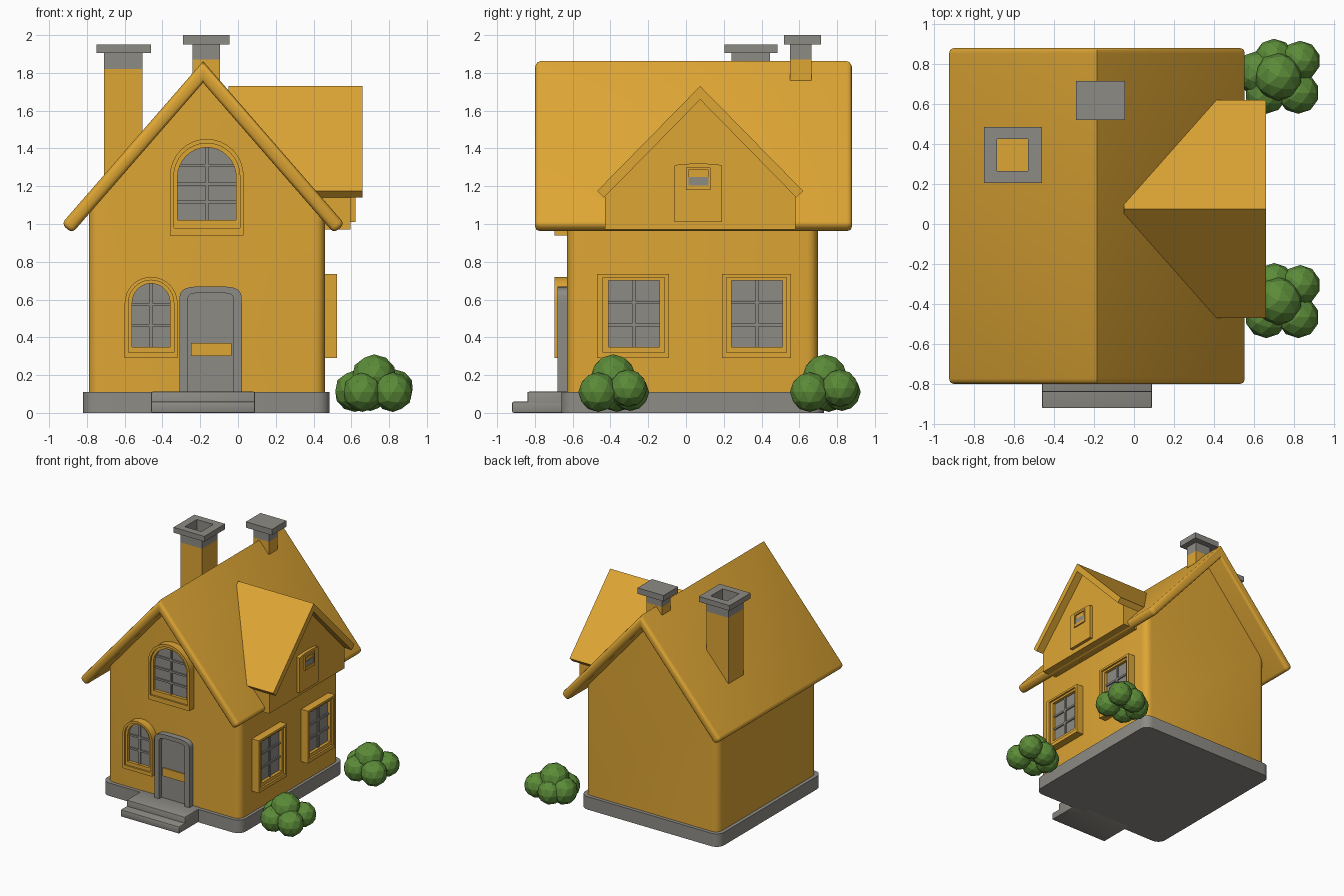
import bpy, bmesh, math
from mathutils import Matrix, Vector

cube = bpy.data.objects.get("Cube")
if cube:
    bpy.data.objects.remove(cube, do_unlink=True)


def material(name, rgb):
    m = bpy.data.materials.new(name)
    m.use_nodes = True
    color = (*rgb, 1)
    m.diffuse_color = color
    bsdf = next(n for n in m.node_tree.nodes if n.type == 'BSDF_PRINCIPLED')
    bsdf.inputs["Base Color"].default_value = color
    return m


OCHRE = material("ochre", (0.73, 0.38, 0.035))
STONE = material("stone grey", (0.27, 0.26, 0.235))
LEAF = material("leaf green", (0.105, 0.26, 0.04))


def finish(name, bm, mat, smooth=True):
    bmesh.ops.recalc_face_normals(bm, faces=bm.faces)
    mesh = bpy.data.meshes.new(name)
    bm.to_mesh(mesh)
    bm.free()
    mesh.materials.append(mat)
    obj = bpy.data.objects.new(name, mesh)
    bpy.context.collection.objects.link(obj)
    if smooth:
        bpy.ops.object.select_all(action='DESELECT')
        obj.select_set(True)
        bpy.context.view_layer.objects.active = obj
        bpy.ops.object.shade_smooth_by_angle(angle=math.radians(35))
    return obj


def place(axis, p, t):
    """Put a 2D profile point at depth t along the given axis."""
    return {'x': (t, p[0], p[1]), 'y': (p[0], t, p[1]), 'z': (p[0], p[1], t)}[axis]


def prism(name, pts, axis, a, b, mat, bevel=0, keep=None, segments=3):
    """Extrude a profile; round the edges accepted by the keep rule."""
    bm = bmesh.new()
    front = [bm.verts.new(place(axis, p, a)) for p in pts]
    back = [bm.verts.new(place(axis, p, b)) for p in pts]
    bm.faces.new(front)
    bm.faces.new(back)
    for i in range(len(pts)):
        j = (i + 1) % len(pts)
        bm.faces.new((front[i], front[j], back[j], back[i]))
    bmesh.ops.recalc_face_normals(bm, faces=bm.faces)
    if bevel:
        edges = [e for e in bm.edges if keep is None or keep(*[v.co for v in e.verts])]
        bmesh.ops.bevel(bm, geom=edges, offset=bevel, segments=segments,
                        profile=0.5, affect='EDGES', clamp_overlap=True)
    return finish(name, bm, mat)


def ring(name, outer, inner, axis, a, b, mat):
    """Extruded frame between two outlines with equal point counts."""
    bm = bmesh.new()
    loops = [[bm.verts.new(place(axis, p, t)) for p in pts]
             for pts, t in ((outer, a), (outer, b), (inner, b), (inner, a))]
    n = len(outer)
    for k in range(4):
        A, B = loops[k], loops[(k + 1) % 4]
        for i in range(n):
            j = (i + 1) % n
            bm.faces.new((A[i], A[j], B[j], B[i]))
    return finish(name, bm, mat)


def rect(u0, u1, v0, v1):
    return [(u0, v0), (u1, v0), (u1, v1), (u0, v1)]


def arched(u0, u1, v0, v1, rise, power=1.0, n=16):
    """Rectangle with an arched top; a low power gives round corners."""
    c, r = (u0 + u1) / 2, (u1 - u0) / 2
    pts = [(u0, v0), (u1, v0)]
    for i in range(n + 1):
        t = math.pi * i / n
        x = math.copysign(abs(math.cos(t)) ** power, math.cos(t))
        pts.append((c + r * x, v1 - rise + rise * max(math.sin(t), 0) ** power))
    return pts


def box(name, x, y, z, mat, bevel=0):
    return prism(name, rect(*x, *y), 'z', *z, mat, bevel, segments=2)


def vertical(a, b):
    return (a - b).xy.length < 0.001


# House body, plinth and steps
RIDGE = -0.185
prism("house_walls", [(-0.79, 0.08), (0.46, 0.08), (0.46, 1.06), (RIDGE, 1.79), (-0.79, 1.1)],
      'y', -0.63, 0.70, OCHRE, 0.06, vertical, 4)
prism("plinth", rect(-0.82, 0.485, -0.66, 0.73), 'z', 0, 0.11, STONE, 0.07, vertical, 4)
box("lower_step", (-0.46, 0.09), (-0.92, -0.6), (0, 0.06), STONE, 0.008)
box("upper_step", (-0.46, 0.09), (-0.84, -0.6), (0, 0.112), STONE, 0.008)


# Gabled roofs
def chevron(mid, half, top, eave, thick):
    slope = Vector((half, top - eave)).normalized()
    dx, dz = thick * slope.y, thick * slope.x
    return [(mid - half, eave), (mid - half + dx, eave - dz), (mid, top - thick / slope.x),
            (mid + half - dx, eave - dz), (mid + half, eave), (mid, top)]


prism("main_roof", chevron(RIDGE, 0.75, 1.862, 1.0, 0.075), 'y', -0.80, 0.88, OCHRE, 0.028,
      lambda a, b: not (abs(a.x - RIDGE) < 0.001 and abs(b.x - RIDGE) < 0.001))
prism("dormer_roof", chevron(0.075, 0.545, 1.73, 1.175, 0.05), 'x', -0.05, 0.66, OCHRE)
prism("dormer_wall", [(-0.43, 0.97), (0.58, 0.97), (0.58, 1.17), (0.075, 1.68), (-0.43, 1.17)],
      'x', 0.1, 0.595, OCHRE)

# Dormer hatch
prism("dormer_hatch", arched(-0.06, 0.19, 1.01, 1.32, 0.012), 'x', 0.58, 0.622, OCHRE)
ring("hatch_frame", rect(0, 0.13, 1.18, 1.30), rect(0.012, 0.118, 1.205, 1.285),
     'x', 0.62, 0.632, OCHRE)
prism("hatch_glass", rect(0.012, 0.118, 1.205, 1.25), 'x', 0.62, 0.626, STONE)


# Windows: outer frame, inner lip, glass and bars
def window(name, axis, outer, inner, arch, rows):
    wall, sign = (-0.63, -1) if axis == 'y' else (0.46, 1)

    def depth(t):
        return wall + sign * t

    def outline(b):
        return arched(*b, (b[1] - b[0]) / 2) if arch else rect(*b)

    lip = [i * 0.5 + o * 0.5 for i, o in zip(inner, outer)]
    ring(name + "_frame", outline(outer), outline(lip), axis, depth(-0.02), depth(0.065), OCHRE)
    ring(name + "_lip", outline(lip), outline(inner), axis, depth(-0.02), depth(0.05), OCHRE)
    prism(name + "_glass", outline(inner), axis, depth(-0.02), depth(0.025), STONE)
    u0, u1, v0, v1 = inner
    c, w = (u0 + u1) / 2, 0.008
    prism(name + "_upright_bar", rect(c - w, c + w, v0, v1), axis, depth(0.02), depth(0.036), STONE)
    for k in range(1, rows):
        v = v0 + (v1 - v0) * k / rows
        r = (u1 - u0) / 2
        over = max(0, v - (v1 - r)) if arch else 0
        half = math.sqrt(r * r - over * over)
        prism(f"{name}_cross_bar_{k}", rect(c - half, c + half, v - w, v + w),
              axis, depth(0.02), depth(0.036), STONE)


window("upper_window", 'y', (-0.36, 0.03, 0.94, 1.45), (-0.32, -0.01, 1.02, 1.405), True, 4)
window("lower_window", 'y', (-0.60, -0.32, 0.29, 0.72), (-0.56, -0.36, 0.35, 0.685), True, 3)
window("side_window_front", 'x', (-0.47, -0.09, 0.29, 0.735), (-0.41, -0.14, 0.35, 0.70), False, 3)
window("side_window_back", 'x', (0.19, 0.555, 0.29, 0.735), (0.24, 0.51, 0.35, 0.70), False, 3)

# Door
ring("door_frame", arched(-0.31, 0.02, 0.1, 0.67, 0.09, 0.5),
     arched(-0.265, -0.025, 0.1, 0.635, 0.05, 0.4), 'y', -0.6, -0.68, STONE)
prism("door_panel", arched(-0.265, -0.025, 0.1, 0.635, 0.05, 0.4), 'y', -0.6, -0.645, STONE)
prism("door_plate", rect(-0.25, -0.035, 0.30, 0.37), 'y', -0.64, -0.654, OCHRE)

# Chimneys
box("side_chimney_shaft", (-0.71, -0.505), (0.24, 0.445), (1.12, 1.82), OCHRE)
flue = rect(-0.685, -0.53, 0.265, 0.425)
ring("side_chimney_neck", rect(-0.71, -0.505, 0.24, 0.445), flue, 'z', 1.82, 1.91, STONE)
ring("side_chimney_cap", rect(-0.75, -0.46, 0.205, 0.485), flue, 'z', 1.905, 1.95, STONE)
box("ridge_chimney_shaft", (-0.24, -0.095), (0.55, 0.665), (1.76, 1.87), OCHRE)
box("ridge_chimney_neck", (-0.24, -0.095), (0.55, 0.665), (1.87, 1.96), STONE)
box("ridge_chimney_cap", (-0.29, -0.045), (0.52, 0.715), (1.95, 2.0), STONE)

# Bushes: clusters of faceted blobs (offset x, y, height, radius)
BLOBS = [(0, 0, 0.19, 0.12), (-0.1, 0.02, 0.115, 0.11), (0.11, 0.08, 0.13, 0.1),
         (0.1, -0.08, 0.11, 0.105), (-0.06, -0.08, 0.11, 0.105), (-0.02, 0.09, 0.11, 0.1)]
for name, cy in (("front_bush", -0.385), ("back_bush", 0.735)):
    bm = bmesh.new()
    for x, y, z, r in BLOBS:
        bmesh.ops.create_icosphere(bm, subdivisions=2, radius=r,
                                   matrix=Matrix.Translation((0.72 + x, cy + y, z)))
    finish(name, bm, LEAF, smooth=False)
